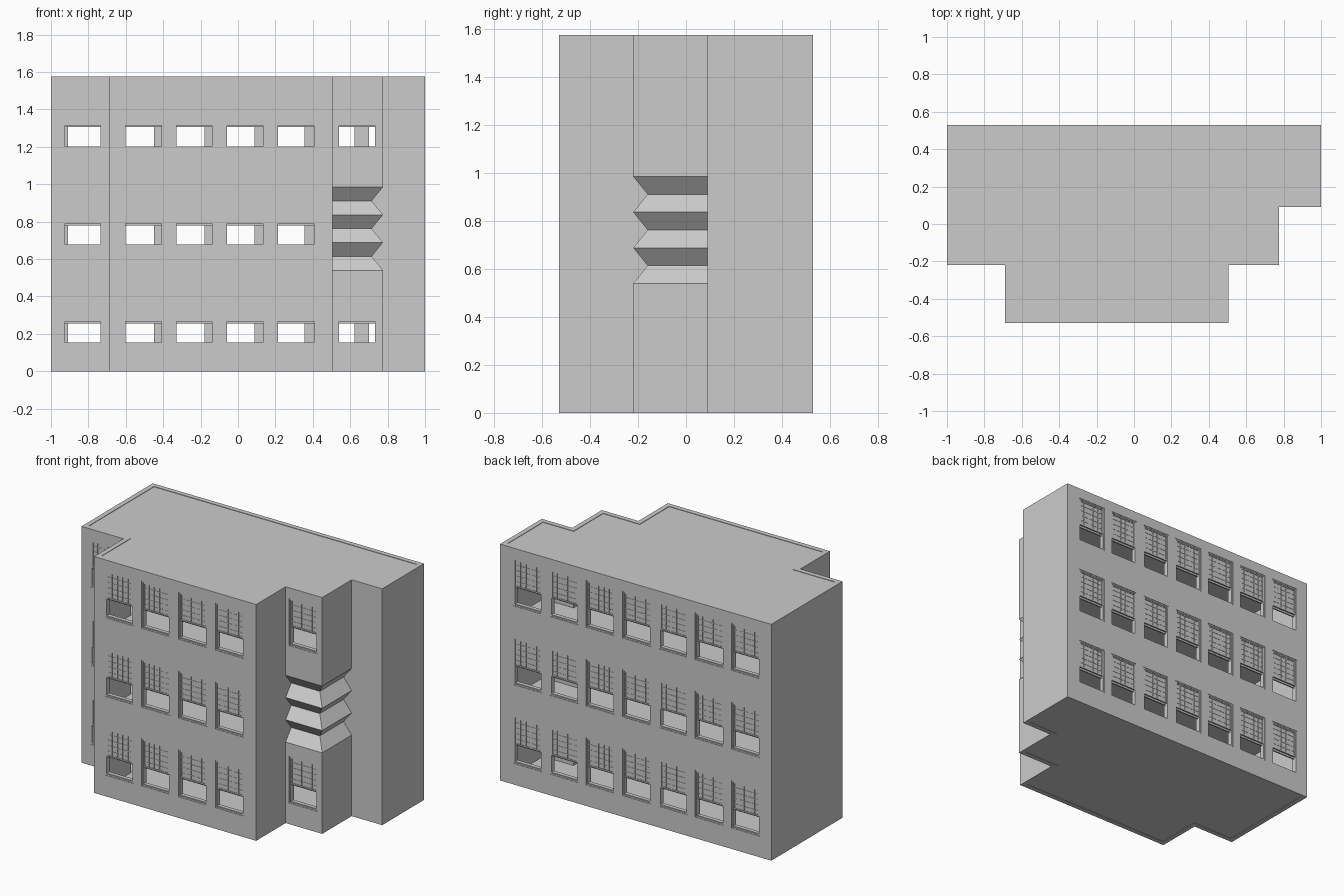
import bpy, bmesh, math
from mathutils import Vector, Matrix

cube = bpy.data.objects.get("Cube")
if cube:
    bpy.data.objects.remove(cube)

STOREY = 0.525
WALL = 0.032
WIN_W, SILL, HEAD = 0.21, 0.14, 0.455
OUTLINE = [Vector(p) for p in (
    (-1, -.22), (-.69, -.22), (-.69, -.53), (.505, -.53), (.505, -.22),
    (.775, -.22), (.775, .09), (1, .09), (1, .53), (-1, .53))]
FRONT_BAY = [-.505, -.234, .038, .31]
BACK_ROW = [.796 - .268 * i for i in range(7)]
LOUVRE_LOW, LOUVRE_HIGH = 0.015, 0.46


def make_object(name, bm, recalc=True):
    if recalc:
        bmesh.ops.recalc_face_normals(bm, faces=bm.faces)
    mesh = bpy.data.meshes.new(name)
    bm.to_mesh(mesh)
    bm.free()
    obj = bpy.data.objects.new(name, mesh)
    bpy.context.collection.objects.link(obj)
    return obj


def add_box(bm, low, high):
    low, high = Vector(low), Vector(high)
    matrix = Matrix.Translation((low + high) / 2) @ Matrix.Diagonal((*(high - low), 1))
    bmesh.ops.create_cube(bm, size=1, matrix=matrix)


def inset(points, distance):
    # Mitred inset of a counter-clockwise, right-angled outline
    result = []
    for i, p in enumerate(points):
        a = (p - points[i - 1]).normalized()
        b = (points[(i + 1) % len(points)] - p).normalized()
        result.append(p + distance * Vector((-a.y - b.y, a.x + b.x)))
    return result


def wall_ring(name, z0, z1):
    bm = bmesh.new()
    loops = []
    for points, z in ((OUTLINE, z0), (OUTLINE, z1),
                      (inset(OUTLINE, WALL), z1), (inset(OUTLINE, WALL), z0)):
        loops.append([bm.verts.new((p.x, p.y, z)) for p in points])
    count = len(OUTLINE)
    for k in range(4):
        a, b = loops[k], loops[(k + 1) % 4]
        for i in range(count):
            j = (i + 1) % count
            bm.faces.new((a[i], a[j], b[j], b[i]))
    return make_object(name, bm)


def slab(name, z0, z1):
    bm = bmesh.new()
    face = bm.faces.new([bm.verts.new((p.x, p.y, z0)) for p in inset(OUTLINE, WALL - .001)])
    extruded = bmesh.ops.extrude_face_region(bm, geom=[face])["geom"]
    verts = [v for v in extruded if isinstance(v, bmesh.types.BMVert)]
    bmesh.ops.translate(bm, verts=verts, vec=(0, 0, z1 - z0))
    return make_object(name, bm)


def add_border(bm, x, z0, z1, y0, y1, width):
    # Four bars around a rectangle of half width x
    add_box(bm, (-x, y0, z0), (-x + width, y1, z1))
    add_box(bm, (x - width, y0, z0), (x, y1, z1))
    add_box(bm, (-x + width, y0, z0), (x - width, y1, z0 + width))
    add_box(bm, (-x + width, y0, z1 - width), (x - width, y1, z1))


def add_sash(bm, x, z0, z1, y, columns=5, rows=5):
    # Glazed sash with a lattice of thin bars
    add_border(bm, x, z0, z1, y, y + .009, .009)
    add_box(bm, (-x, y + .004, z0), (x, y + .006, z1))
    half = .002
    for i in range(1, columns):
        c = -x + 2 * x * i / columns
        add_box(bm, (c - half, y + .001, z0), (c + half, y + .008, z1))
    for i in range(1, rows):
        c = z0 + (z1 - z0) * i / rows
        add_box(bm, (-x, y + .002, c - half), (x, y + .007, c + half))


def window_mesh():
    # Window with both sashes slid up, leaving the lower half open
    bm = bmesh.new()
    half = WIN_W / 2
    add_border(bm, half, SILL, HEAD, .003, WALL + .004, .009)
    add_sash(bm, half - .008, .265, HEAD - .008, .006)
    add_sash(bm, half - .008, .255, HEAD - .018, .019)
    add_box(bm, (-half + .009, .006, SILL + .008), (half - .009, WALL, SILL + .013))
    bmesh.ops.recalc_face_normals(bm, faces=bm.faces)
    mesh = bpy.data.meshes.new("window")
    bm.to_mesh(mesh)
    bm.free()
    return mesh


def cut_openings(wall, places, base, louvred):
    bm = bmesh.new()
    half = WIN_W / 2
    for x, y, back in places:
        add_box(bm, (x - half, y - .08, base + SILL), (x + half, y + .08, base + HEAD))
    if louvred:
        add_box(bm, (.505, -.3, base + LOUVRE_LOW), (.85, .09, base + LOUVRE_HIGH))
    cutter = make_object("opening_cutter", bm)
    cutter.hide_render = True
    mod = wall.modifiers.new("openings", 'BOOLEAN')
    mod.operation = 'DIFFERENCE'
    mod.solver = 'EXACT'
    mod.object = cutter
    bpy.context.view_layer.objects.active = wall
    bpy.ops.object.modifier_apply(modifier=mod.name)
    bpy.data.objects.remove(cutter)


def corner_louvres(base, teeth=3, depth=.06):
    # Zigzag cladding wrapped around the recessed corner
    bm = bmesh.new()
    rows = []
    steps = teeth * 2
    for i in range(steps + 1):
        d = depth if i % 2 else 0
        z = base + LOUVRE_LOW + (LOUVRE_HIGH - LOUVRE_LOW) * i / steps
        rows.append([bm.verts.new(p) for p in (
            (.505, -.22 + d, z), (.775 - d, -.22 + d, z), (.775 - d, .09, z))])
    for a, b in zip(rows, rows[1:]):
        for k in range(2):
            bm.faces.new((a[k], a[k + 1], b[k + 1], b[k]))
    make_object("corner_louvres", bm, recalc=False)
    # Returns closing the ends of the cladding
    bm = bmesh.new()
    low, high = base + LOUVRE_LOW, base + LOUVRE_HIGH
    add_box(bm, (.505 - WALL, -.22 + WALL, low), (.505, -.22 + depth, high))
    add_box(bm, (.775 - depth, .09, low), (.775 - WALL, .09 + WALL, high))
    # Ledges above and below the cladding
    for z in (low - .01, high):
        add_box(bm, (.505 - WALL, -.22 + WALL, z), (.775 - WALL, -.22 + depth, z + .01))
        add_box(bm, (.775 - depth, -.22 + depth, z), (.775 - WALL, .09 + WALL, z + .01))
    make_object("louvre_surround", bm)


window = window_mesh()
for level, label in enumerate(("lower", "middle", "upper")):
    base = level * STOREY
    louvred = label == "middle"

    # Window positions: x, outer wall plane, whether it faces the back
    places = [(x, -.53, False) for x in FRONT_BAY]
    places += [(x, .53, True) for x in BACK_ROW]
    places.append((-.83, -.22, False))
    if not louvred:
        places.append((.636, -.22, False))

    # Storey shell
    walls = wall_ring(label + "_walls", base, base + STOREY)
    cut_openings(walls, places, base, louvred)
    slab(label + "_floor", base + .003, base + .012)
    slab(label + "_ceiling", base + STOREY - .012, base + STOREY - .003)

    # Windows
    for x, y, back in places:
        obj = bpy.data.objects.new(label + "_window", window)
        obj.location = (x, y, base)
        obj.rotation_euler.z = math.pi if back else 0
        bpy.context.collection.objects.link(obj)

    if louvred:
        corner_louvres(base)
